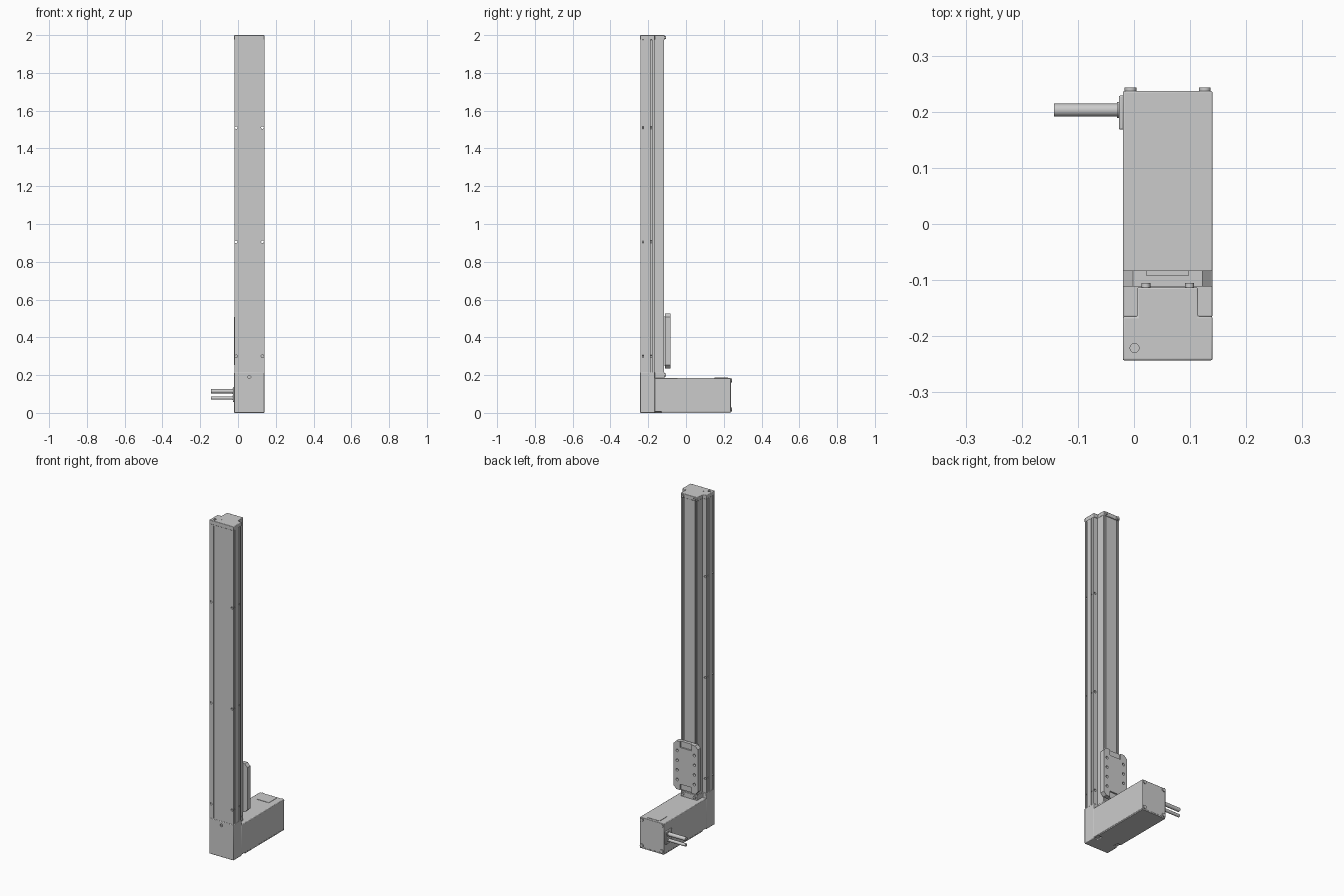
import bpy, bmesh, math
from mathutils import Vector, Matrix

if "Cube" in bpy.data.objects:
    bpy.data.objects.remove(bpy.data.objects["Cube"])

CX = 0.06  # centre line of the body; the cables stick out to -x
grey = bpy.data.materials.new("light grey metal")
grey.diffuse_color = (0.6, 0.6, 0.6, 1)
grey.use_nodes = True
grey.node_tree.nodes["Principled BSDF"].inputs["Base Color"].default_value = grey.diffuse_color


def finish(name, bm, bevel=0, smooth=False):
    bmesh.ops.recalc_face_normals(bm, faces=bm.faces[:])
    me = bpy.data.meshes.new(name)
    bm.to_mesh(me)
    bm.free()
    me.materials.append(grey)
    ob = bpy.data.objects.new(name, me)
    bpy.context.collection.objects.link(ob)
    if bevel:
        m = ob.modifiers.new("bevel", 'BEVEL')
        m.width, m.segments, m.limit_method = bevel, 2, 'ANGLE'
    if smooth or bevel:
        bpy.ops.object.select_all(action='DESELECT')
        ob.select_set(True)
        bpy.context.view_layer.objects.active = ob
        bpy.ops.object.shade_smooth_by_angle(angle=math.radians(30))
    return ob


def add_box(bm, x0, x1, y0, y1, z0, z1):
    m = Matrix.Translation(((x0 + x1) / 2, (y0 + y1) / 2, (z0 + z1) / 2)) @ \
        Matrix.Diagonal((x1 - x0, y1 - y0, z1 - z0, 1))
    bmesh.ops.create_cube(bm, size=1, matrix=m)


def add_rod(bm, a, b, r, sides=20):
    a, b = Vector(a), Vector(b)
    d = b - a
    m = Matrix.Translation((a + b) / 2) @ d.to_track_quat('Z', 'Y').to_matrix().to_4x4()
    bmesh.ops.create_cone(bm, cap_ends=True, segments=sides, radius1=r, radius2=r,
                          depth=d.length, matrix=m)


def box(name, *dims, bevel=0):
    bm = bmesh.new()
    add_box(bm, *dims)
    return finish(name, bm, bevel)


def rod(name, a, b, r, sides=20):
    bm = bmesh.new()
    add_rod(bm, a, b, r, sides)
    return finish(name, bm, smooth=True)


def extrude(name, pts, direction, bevel=0):
    bm = bmesh.new()
    f = bm.faces.new([bm.verts.new(p) for p in pts])
    g = bmesh.ops.extrude_face_region(bm, geom=[f])
    bmesh.ops.translate(bm, vec=direction,
                        verts=[v for v in g["geom"] if isinstance(v, bmesh.types.BMVert)])
    return finish(name, bm, bevel)


def upright(name, half, z0, z1, bevel=0):
    """Extrude a half outline (offset from centre, y), mirrored about the centre line."""
    pts = [(CX + u, y, z0) for u, y in half] + [(CX - u, y, z0) for u, y in reversed(half)]
    return extrude(name, pts, (0, 0, z1 - z0), bevel)


def cut(target, bm):
    cutter = finish("cutter", bm)
    cutter.hide_render = True
    m = target.modifiers.new("cut", 'BOOLEAN')
    m.operation, m.solver, m.object = 'DIFFERENCE', 'EXACT', cutter
    bpy.context.view_layer.objects.active = target
    for mod in [x.name for x in target.modifiers]:
        bpy.ops.object.modifier_apply(modifier=mod)
    bpy.data.objects.remove(cutter)


# column extrusion with side grooves, rear slots and mounting holes
column = upright("column_profile", [
    (.079, -.242), (.079, -.231), (.073, -.231), (.073, -.225), (.079, -.225),
    (.079, -.189), (.071, -.189), (.071, -.181), (.079, -.181), (.079, -.168),
    (.053, -.168), (.053, -.116), (.044, -.116), (.044, -.137), (.036, -.137),
    (.036, -.118)], 0.21, 1.98)
c = bmesh.new()
for s in (-1, 1):
    for z in (0.30, 0.905, 1.51):
        add_rod(c, (CX + s * .0695, -.3, z), (CX + s * .0695, -.14, z), .007)
add_box(c, .008, .011, -.25, -.239, .22, 1.97)
cut(column, c)

# end cap and base block share one stepped outline
outline = [(.08, -.243), (.08, -.165), (.054, -.165), (.054, -.113)]
cap = upright("top_cap", outline, 1.975, 2.0, bevel=.003)
c = bmesh.new()
add_rod(c, (.001, -.221, 1.985), (.001, -.221, 2.05), .008)
cut(cap, c)
rod("cap_screw_collar", (.026, -.21, 1.99), (.026, -.21, 2.0005), .012, 6)
rod("cap_screw_head", (.026, -.21, 1.99), (.026, -.21, 2.001), .006)
base = upright("base_block", outline, 0.0, 0.215, bevel=.003)
c = bmesh.new()
add_rod(c, (CX, -.26, .19), (CX, -.235, .19), .008)
cut(base, c)

# motor housing with bottom lid
box("motor_housing", CX - .08, CX + .08, -.166, .237, .006, .185, bevel=.003)
box("bottom_lid", CX - .078, CX + .078, -.13, .236, 0, .008)
box("housing_top_plate", CX - .04, CX + .04, .15, .222, .18, .187)

# screws on the rear of the housing, cap and base
for s in (-1, 1):
    for z in (.018, .172):
        rod("housing_screw", (CX + s * .066, .23, z), (CX + s * .066, .243, z), .0105)
    for z in (.2, 1.987):
        rod("end_screw", (CX + s * .039, -.12, z), (CX + s * .039, -.105, z), .008)

# cable outlet plate and two cables
box("cable_outlet", -.027, -.018, .168, .229, .058, .136, bevel=.003)
for z, r in ((.115, .0115), (.079, .009)):
    rod("cable_gland", (-.03, .203, z), (-.02, .203, z), r + .003)
    rod("cable", (-.143, .203, z), (-.02, .203, z), r)

# carriage plate with clipped corners, threaded holes and end pockets
z0, z1, w, k = .235, .525, .08, .018
shape = [(w, z0 + k), (w, z1 - k), (w - k, z1), (-w + k, z1),
         (-w, z1 - k), (-w, z0 + k), (-w + k, z0), (w - k, z0)]
carriage = extrude("carriage_plate", [(CX + u, -.111, z) for u, z in shape], (0, .028, 0))
c = bmesh.new()
for s in (-1, 1):
    for z in (.293, .351, .409, .467):
        add_rod(c, (CX + s * .057, -.098, z), (CX + s * .057, -.07, z), .008, 16)
for a, b in ((z0 - .02, z0 + .035), (z1 - .035, z1 + .02)):
    add_box(c, CX - .0375, CX + .0375, -.092, -.07, a, b)
cut(carriage, c)
for s in (-1, 1):
    box("carriage_foot", CX + s * .04 - .003, CX + s * .04 + .003, -.135, -.105, .25, .51)
